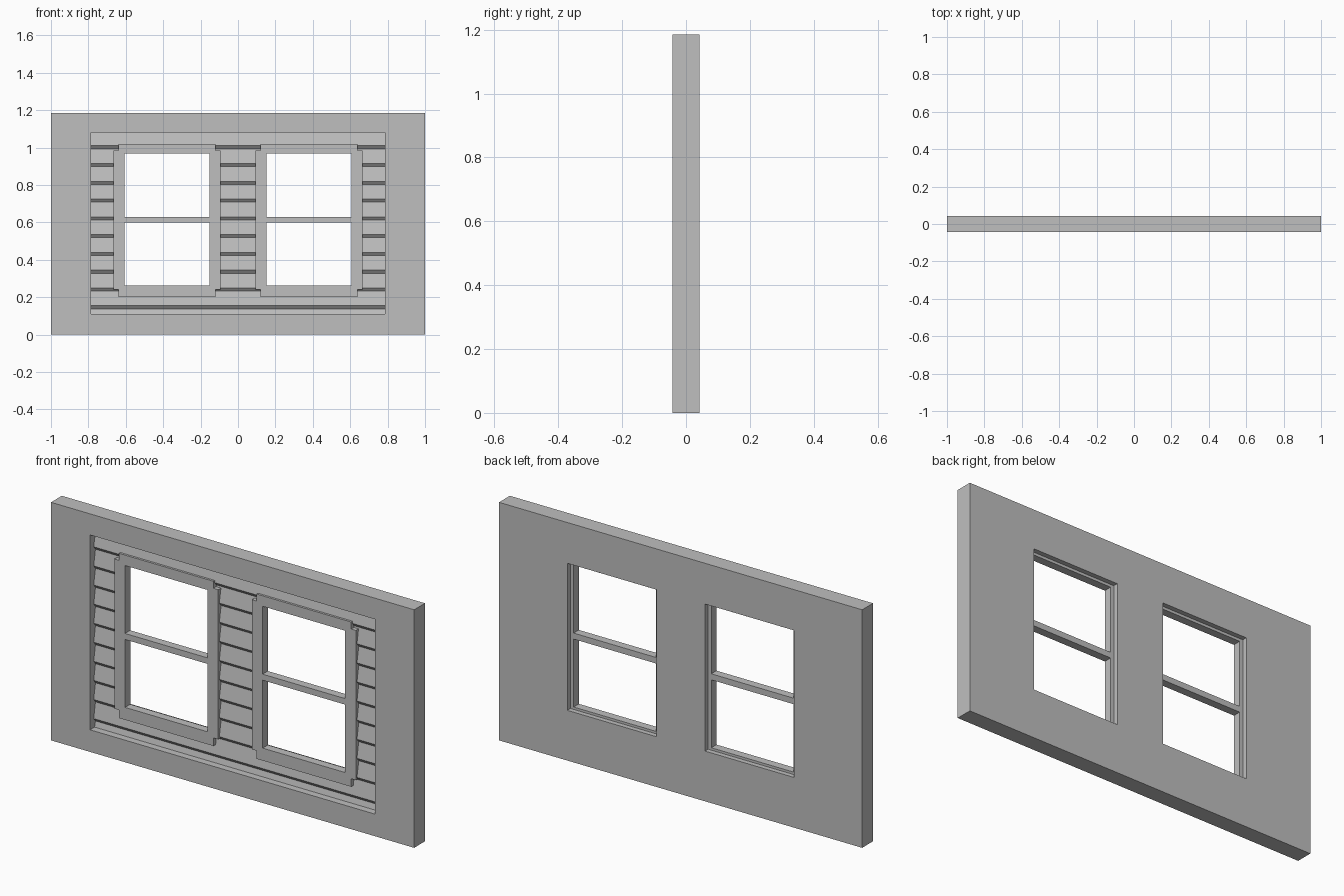
import bpy
import bmesh
from mathutils import Vector

cube = bpy.data.objects.get("Cube")
if cube:
    bpy.data.objects.remove(cube, do_unlink=True)

grey = bpy.data.materials.new("plain grey")
grey.use_nodes = True
grey.diffuse_color = (0.52, 0.52, 0.52, 1)
grey.node_tree.nodes["Principled BSDF"].inputs["Base Color"].default_value = grey.diffuse_color


def prism(name, points, sweep):
    """Closed outline swept along a vector."""
    bm = bmesh.new()
    face = bm.faces.new([bm.verts.new(p) for p in points])
    swept = bmesh.ops.extrude_face_region(bm, geom=[face])["geom"]
    bmesh.ops.translate(bm, vec=Vector(sweep),
                        verts=[v for v in swept if isinstance(v, bmesh.types.BMVert)])
    bmesh.ops.recalc_face_normals(bm, faces=bm.faces)
    mesh = bpy.data.meshes.new(name)
    bm.to_mesh(mesh)
    bm.free()
    mesh.materials.append(grey)
    obj = bpy.data.objects.new(name, mesh)
    bpy.context.collection.objects.link(obj)
    return obj


def block(name, x0, x1, y0, y1, z0, z1):
    return prism(name, [(x0, y0, z0), (x1, y0, z0), (x1, y0, z1), (x0, y0, z1)],
                 (0, y1 - y0, 0))


def cut(obj, *bounds):
    """Subtract a block from an object and discard the cutter."""
    cutter = block("cutter", *bounds)
    cutter.hide_render = True
    mod = obj.modifiers.new("cut", 'BOOLEAN')
    mod.operation = 'DIFFERENCE'
    mod.solver = 'EXACT'
    mod.object = cutter
    bpy.context.view_layer.objects.active = obj
    bpy.ops.object.modifier_apply(modifier=mod.name)
    bpy.data.objects.remove(cutter, do_unlink=True)


HALF_DEPTH = 0.0425
RECESS_X, RECESS_LOW, RECESS_TOP = 0.785, 0.11, 1.08
SIDING_BACK, SIDING_LIP = 0.0, -0.014
FRAME_FRONT, FRAME_BACK = -0.023, 0.018
WINDOW_X = 0.379

# Wall slab with a shallow front recess
wall = block("wall", -1, 1, -HALF_DEPTH, HALF_DEPTH, 0, 1.185)
cut(wall, -RECESS_X, RECESS_X, -0.1, SIDING_BACK + 0.002, RECESS_LOW, RECESS_TOP)

# Lapped siding boards: one sawtooth profile swept across the recess
profile = [(SIDING_BACK + 0.005, RECESS_TOP), (SIDING_BACK, RECESS_TOP)]
for i in range(10):
    lip = 1.01 - i * 0.095
    profile += [(SIDING_LIP, lip), (SIDING_BACK, lip - 0.017)]
profile += [(SIDING_LIP / 2, RECESS_LOW), (SIDING_BACK + 0.005, RECESS_LOW)]
siding = prism("siding", [(-RECESS_X, y, z) for y, z in profile], (2 * RECESS_X, 0, 0))

for side, cx in (("right", -WINDOW_X), ("left", WINDOW_X)):
    # Opening through wall and siding, wider than the panes to leave a rebate
    for part in (wall, siding):
        cut(part, cx - 0.245, cx + 0.245, -0.1, 0.1, 0.25, 0.982)

    # Window frame with notched corners
    wide, narrow = 0.286, 0.26
    half = [(narrow, 0.2), (narrow, 0.24), (wide, 0.24),
            (wide, 0.985), (narrow, 0.985), (narrow, 1.02)]
    outline = half + [(-x, z) for x, z in reversed(half)]
    frame = prism(side + "_window_frame",
                  [(cx + x, FRAME_FRONT, z) for x, z in outline],
                  (0, FRAME_BACK - FRAME_FRONT, 0))

    # Two panes separated by the crossbar
    for low, high in ((0.262, 0.6), (0.63, 0.968)):
        cut(frame, cx - 0.227, cx + 0.227, -0.1, 0.1, low, high)
